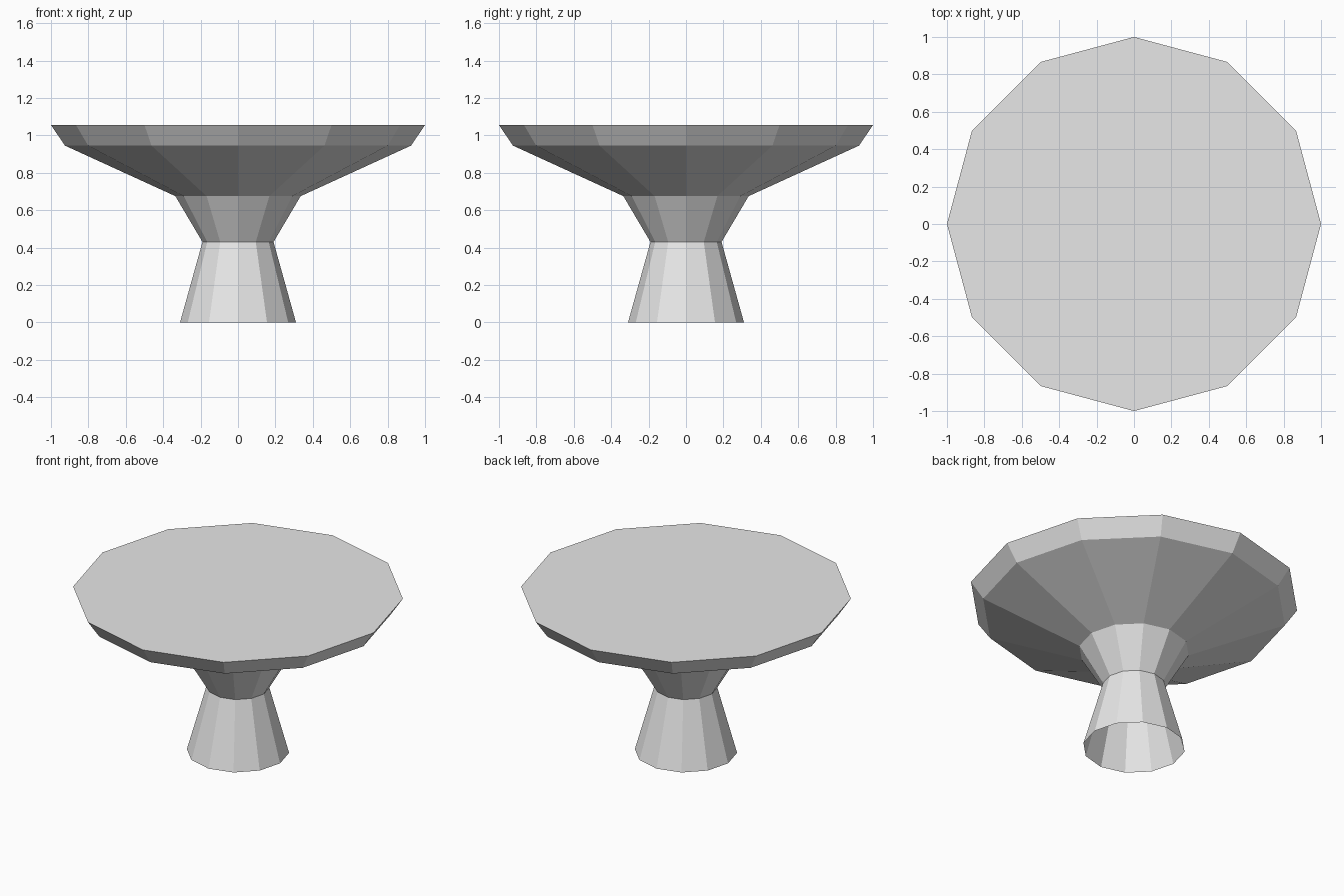
import bpy
import bmesh
from math import cos, sin, tau

SIDES = 12

cube = bpy.data.objects.get("Cube")
if cube:
    bpy.data.objects.remove(cube, do_unlink=True)

grey = bpy.data.materials.new("light grey")
grey.use_nodes = True
grey.diffuse_color = (0.8, 0.8, 0.8, 1)
grey.node_tree.nodes["Principled BSDF"].inputs["Base Color"].default_value = (0.8, 0.8, 0.8, 1)


def lathe(name, profile, cap_top=False):
    """Turn a (radius, height) profile, listed upward, into a faceted shell."""
    bm = bmesh.new()
    rings = [[bm.verts.new((r * cos(tau * i / SIDES), r * sin(tau * i / SIDES), z))
              for i in range(SIDES)] for r, z in profile]
    for low, high in zip(rings, rings[1:]):
        for i in range(SIDES):
            j = (i + 1) % SIDES
            bm.faces.new((low[i], low[j], high[j], high[i]))
    if cap_top:
        bm.faces.new(rings[-1])
    mesh = bpy.data.meshes.new(name)
    bm.to_mesh(mesh)
    bm.free()
    mesh.materials.append(grey)
    obj = bpy.data.objects.new(name, mesh)
    bpy.context.collection.objects.link(obj)
    return obj


# Hollow foot, open at the floor, narrowing to the waist
lathe("pedestal_foot", [(0.31, 0), (0.19, 0.43)])

# Flaring neck, wide underside, bevelled rim and flat top
lathe("table_top", [(0.19, 0.43), (0.335, 0.675), (0.925, 0.945), (1, 1.055)], cap_top=True)
